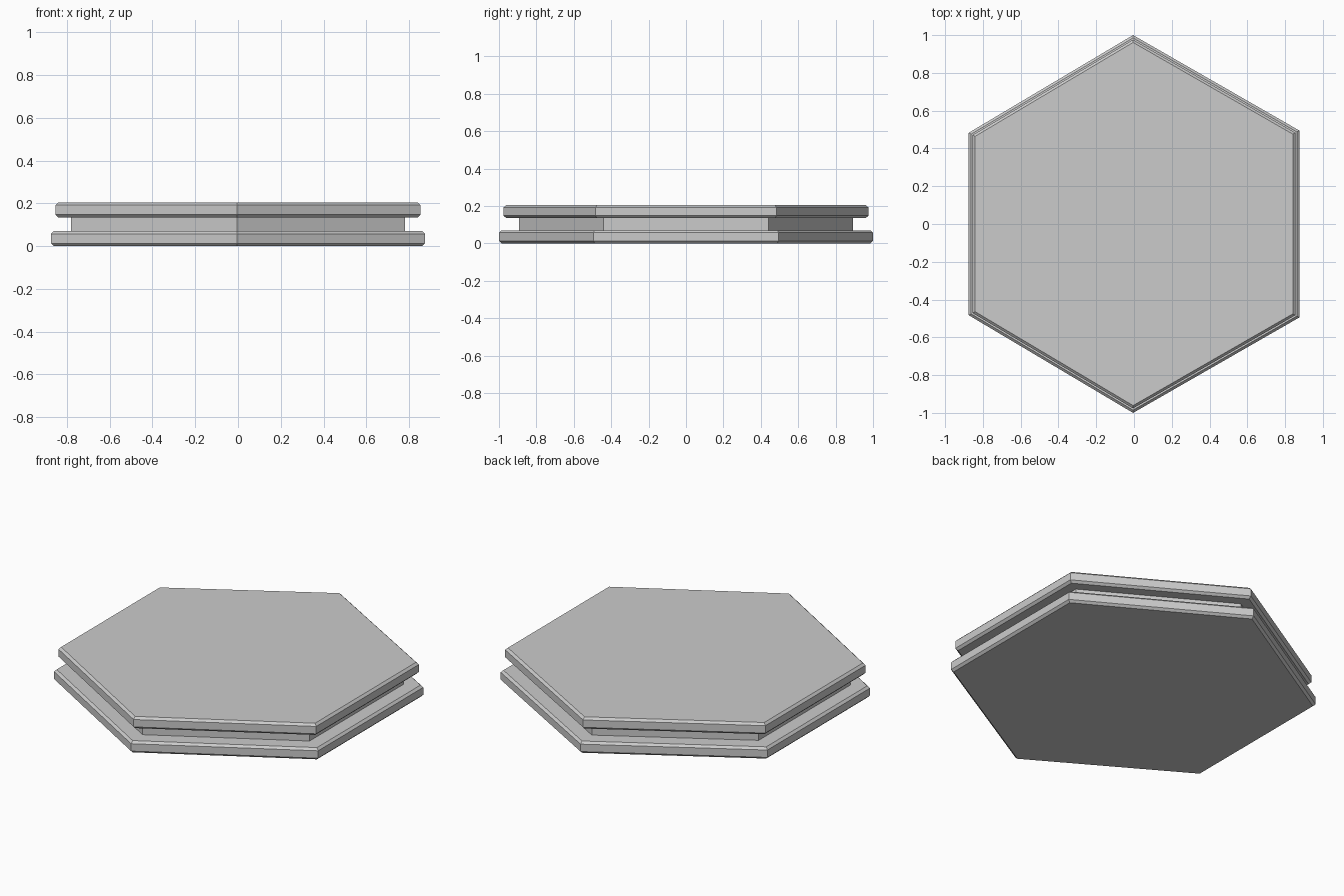
import bpy, bmesh

if "Cube" in bpy.data.objects:
    bpy.data.objects.remove(bpy.data.objects["Cube"])

# Slightly irregular hexagon outline shared by all layers
OUTLINE = [(-0.005, 1.0), (-0.875, 0.483), (-0.875, -0.483),
           (-0.005, -1.0), (0.875, -0.495), (0.875, 0.495)]


def hex_layer(name, profile):
    """Stack scaled outlines; profile is a list of (scale, z)."""
    bm = bmesh.new()
    rings = [[bm.verts.new((x * s, y * s, z)) for x, y in OUTLINE]
             for s, z in profile]
    for low, high in zip(rings, rings[1:]):
        for i in range(6):
            j = (i + 1) % 6
            bm.faces.new((low[i], low[j], high[j], high[i]))
    bm.faces.new(rings[0][::-1])
    bm.faces.new(rings[-1])
    bmesh.ops.recalc_face_normals(bm, faces=bm.faces)
    mesh = bpy.data.meshes.new(name)
    bm.to_mesh(mesh)
    bm.free()
    obj = bpy.data.objects.new(name, mesh)
    bpy.context.collection.objects.link(obj)


def slab(name, scale, z0, z1, c=0.013):
    """Hexagonal plate with chamfered top and bottom rims."""
    inner = scale - c / 0.87
    hex_layer(name, [(inner, z0), (scale, z0 + c), (scale, z1 - c), (inner, z1)])


# Lower plate, recessed waist, upper plate
slab("lower_plate", 1.0, 0.0, 0.07)
hex_layer("recessed_waist", [(0.893, 0.07), (0.893, 0.135)])
slab("upper_plate", 0.976, 0.135, 0.205)
